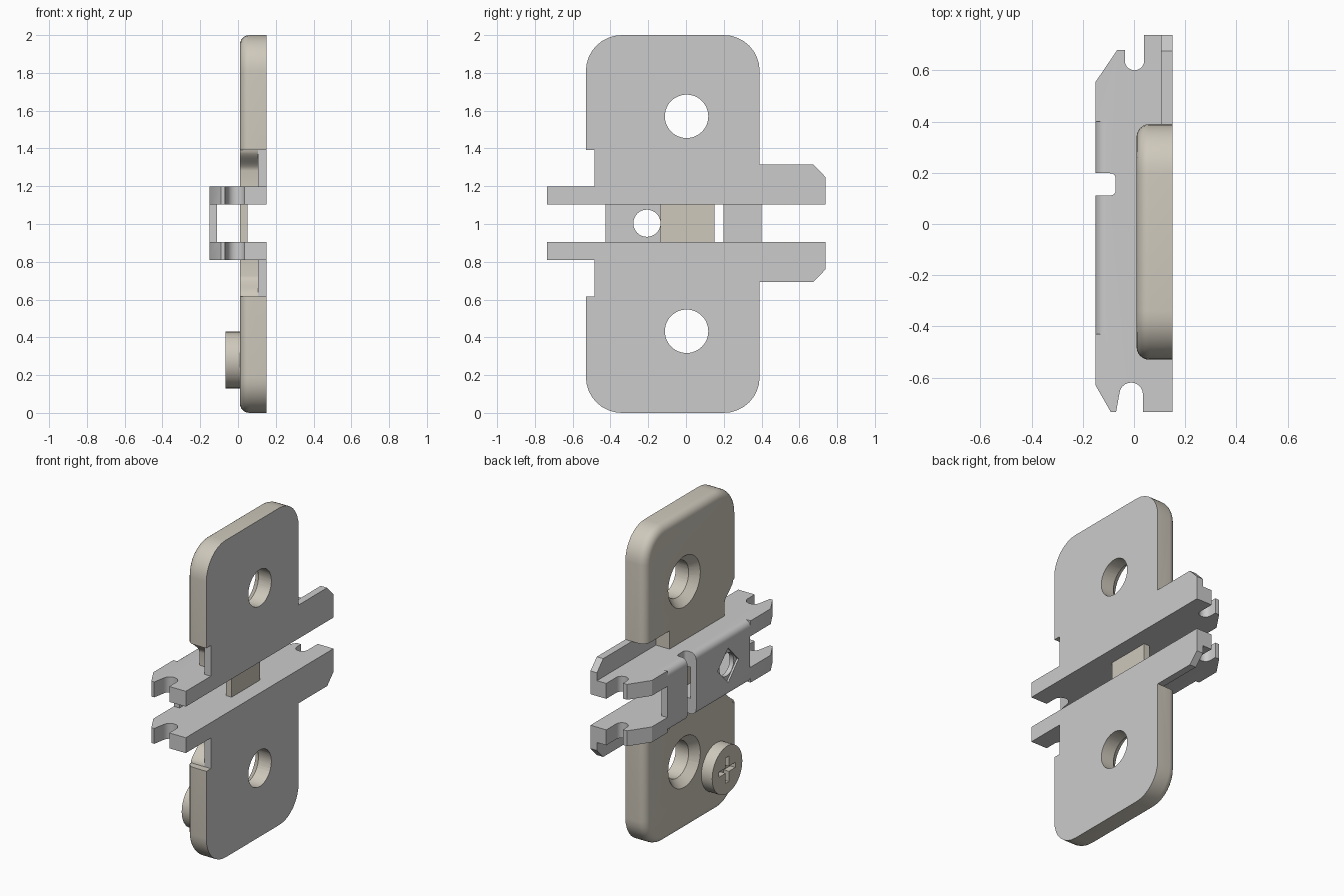
import bpy, bmesh, math
from mathutils import Matrix

if "Cube" in bpy.data.objects:
    bpy.data.objects.remove(bpy.data.objects["Cube"])

C = 1.004                      # mid height of the channel
tan = bpy.data.materials.new("warm_metal")
tan.diffuse_color = (0.62, 0.58, 0.50, 1)
tan.use_nodes = True
tan.node_tree.nodes["Principled BSDF"].inputs["Base Color"].default_value = tan.diffuse_color
grey = bpy.data.materials.new("grey_metal")
grey.diffuse_color = (0.60, 0.58, 0.575, 1)
grey.use_nodes = True
grey.node_tree.nodes["Principled BSDF"].inputs["Base Color"].default_value = grey.diffuse_color


def finish(bm, name):
    bmesh.ops.recalc_face_normals(bm, faces=bm.faces[:])
    me = bpy.data.meshes.new(name)
    bm.to_mesh(me)
    bm.free()
    ob = bpy.data.objects.new(name, me)
    bpy.context.collection.objects.link(ob)
    return ob


def prism(name, pts, axis, a, b, bevel=0):
    """Extrude a 2D outline along an axis from a to b; optionally round the edge at a."""
    place = {'x': lambda p, t: (t, p[0], p[1]),
             'y': lambda p, t: (p[0], t, p[1]),
             'z': lambda p, t: (p[0], p[1], t)}[axis]
    bm = bmesh.new()
    lo = [bm.verts.new(place(p, a)) for p in pts]
    hi = [bm.verts.new(place(p, b)) for p in pts]
    front = bm.faces.new(lo)
    bm.faces.new(hi)
    n = len(pts)
    for i in range(n):
        j = (i + 1) % n
        bm.faces.new((lo[i], lo[j], hi[j], hi[i]))
    bmesh.ops.recalc_face_normals(bm, faces=bm.faces[:])
    if bevel:
        bmesh.ops.bevel(bm, geom=list(front.edges), offset=bevel, segments=6,
                        profile=0.5, affect='EDGES', clamp_overlap=True)
    return finish(bm, name)


def box(name, x, y, z):
    return prism(name, [(y[0], z[0]), (y[1], z[0]), (y[1], z[1]), (y[0], z[1])], 'x', *x)


def disc(name, x0, x1, y, z, r0, r1, seg=48):
    bm = bmesh.new()
    m = Matrix.Translation(((x0 + x1) / 2, y, z)) @ Matrix.Rotation(math.pi / 2, 4, 'Y')
    bmesh.ops.create_cone(bm, cap_ends=True, segments=seg, radius1=r0, radius2=r1,
                          depth=x1 - x0, matrix=m)
    return finish(bm, name)


def arc(cx, cy, r, a0, a1, n=8):
    return [(cx + r * math.cos(math.radians(a0 + (a1 - a0) * i / n)),
             cy + r * math.sin(math.radians(a0 + (a1 - a0) * i / n))) for i in range(n + 1)]


def cut(ob, *cutters):
    for c in cutters:
        mod = ob.modifiers.new("cut", 'BOOLEAN')
        mod.operation, mod.solver, mod.object = 'DIFFERENCE', 'EXACT', c
        bpy.context.view_layer.objects.active = ob
        bpy.ops.object.modifier_apply(modifier=mod.name)
        bpy.data.objects.remove(c, do_unlink=True)


def smooth(ob):
    bpy.ops.object.select_all(action='DESELECT')
    ob.select_set(True)
    bpy.context.view_layer.objects.active = ob
    bpy.ops.object.shade_smooth_by_angle(angle=math.radians(30))


# Base plate: rounded slab with a softened front edge
Y0, Y1, R = -0.53, 0.39, 0.19
outline = (arc(Y1 - R, 2 - R, R, 0, 90) + arc(Y0 + R, 2 - R, R, 90, 180)
           + arc(Y0 + R, R, R, 180, 270) + arc(Y1 - R, R, R, 270, 360))
plate = prism("base_plate", outline, 'x', 0.01, 0.15, bevel=0.05)

# Opening for the channel, side notch and the stepped recesses
cut(plate, box("c", (-1, 1), (-1, 1), (C - 0.195, C + 0.195)),
    box("c", (-1, 1), (-1, -0.485), (C - 0.388, C + 0.388)),
    box("c", (-1, 0.105), (0.15, 1), (C - 0.31, C + 0.31)))
curve = []
for i in range(11):
    t = i / 10
    curve.append((-0.485 + 0.085 * (3 * t * t - 2 * t ** 3), 0.388 - 0.11 * t))
side = [(-0.6, 0.388)] + curve
cut(plate, prism("c", [(y, C + z) for y, z in side] + [(y, C - z) for y, z in reversed(side)],
                 'x', -1, 0.105))

# Countersunk screw holes
for z in (0.432, 1.57):
    cut(plate, disc("c", -0.5, 0.5, 0.003, z, 0.115, 0.115),
        disc("c", 0.0, 0.07, 0.003, z, 0.169, 0.106))

# Grey back and inner sheet, warm front and rim
plate.data.materials.clear()
plate.data.materials.append(tan)
plate.data.materials.append(grey)
for f in plate.data.polygons:
    c = f.center
    f.material_index = int(c.x > 0.149 or (c.x > 0.104 and abs(c.z - C) < 0.38))
smooth(plate)

# Channel: side profile extruded, then hollowed to two rails and a web
profile = ([(-0.15, -0.63), (-0.09, -0.735), (-0.07, -0.735)]
           + arc(-0.011, -0.665, 0.046, 175, 0, 10)
           + [(0.035, -0.735), (0.15, -0.735), (0.15, 0.738), (0.04, 0.738)]
           + arc(0.002, 0.638, 0.038, 0, -180, 10)
           + [(-0.036, 0.68), (-0.065, 0.68), (-0.15, 0.555), (-0.15, 0.2)]
           + arc(-0.09, 0.18, 0.018, 90, 0, 4) + arc(-0.09, 0.13, 0.018, 0, -90, 4)
           + [(-0.15, 0.112)])
channel = prism("rail_channel", profile, 'z', C - 0.195, C + 0.195)
gap = (C - 0.098, C + 0.098)
cut(channel, box("c", (-0.11, 1), (-1, 1), gap),
    box("c", (-1, 1), (0.4, 1), gap), box("c", (-1, 1), (-1, -0.425), gap))

# Rounded bends along the web
for s in (1, -1):
    bend = [(-0.2, 0.25), (-0.2, 0.155)] + arc(-0.11, 0.155, 0.04, 180, 90, 6) + [(-0.11, 0.25)]
    cut(channel, prism("c", [(x, C + s * z) for x, z in bend], 'y', -0.43, 0.4))

# Adjuster hole with shallow diamond seat
cut(channel, prism("c", [(-0.31, C), (-0.207, C - 0.11), (-0.1, C), (-0.207, C + 0.11)],
                   'x', -0.3, -0.138),
    disc("c", -0.3, 0, -0.207, C, 0.072, 0.072, 32))
smooth(channel)

# Bridge inside the channel
bridge = box("channel_bridge", (0.01, 0.05), (-0.135, 0.15), gap)
bridge.data.materials.append(tan)

# Side wings on the back sheet
wing = [(0.39, 0.195), (0.738, 0.195), (0.738, 0.245), (0.675, 0.31), (0.39, 0.31)]
for name, s in (("upper_wing", 1), ("lower_wing", -1)):
    prism(name, [(y, C + s * z) for y, z in wing], 'x', 0.105, 0.15)

# Loose screw head with a cross slot
SY, SZ = -0.317, 0.28
screw = disc("screw_head", -0.066, 0.01, SY, SZ, 0.15, 0.15)
for a, b in ((0.08, 0.016), (0.016, 0.08)):
    cut(screw, box("c", (-0.2, -0.03), (SY - a, SY + a), (SZ - b, SZ + b)))
screw.data.materials.clear()
screw.data.materials.append(tan)
smooth(screw)
